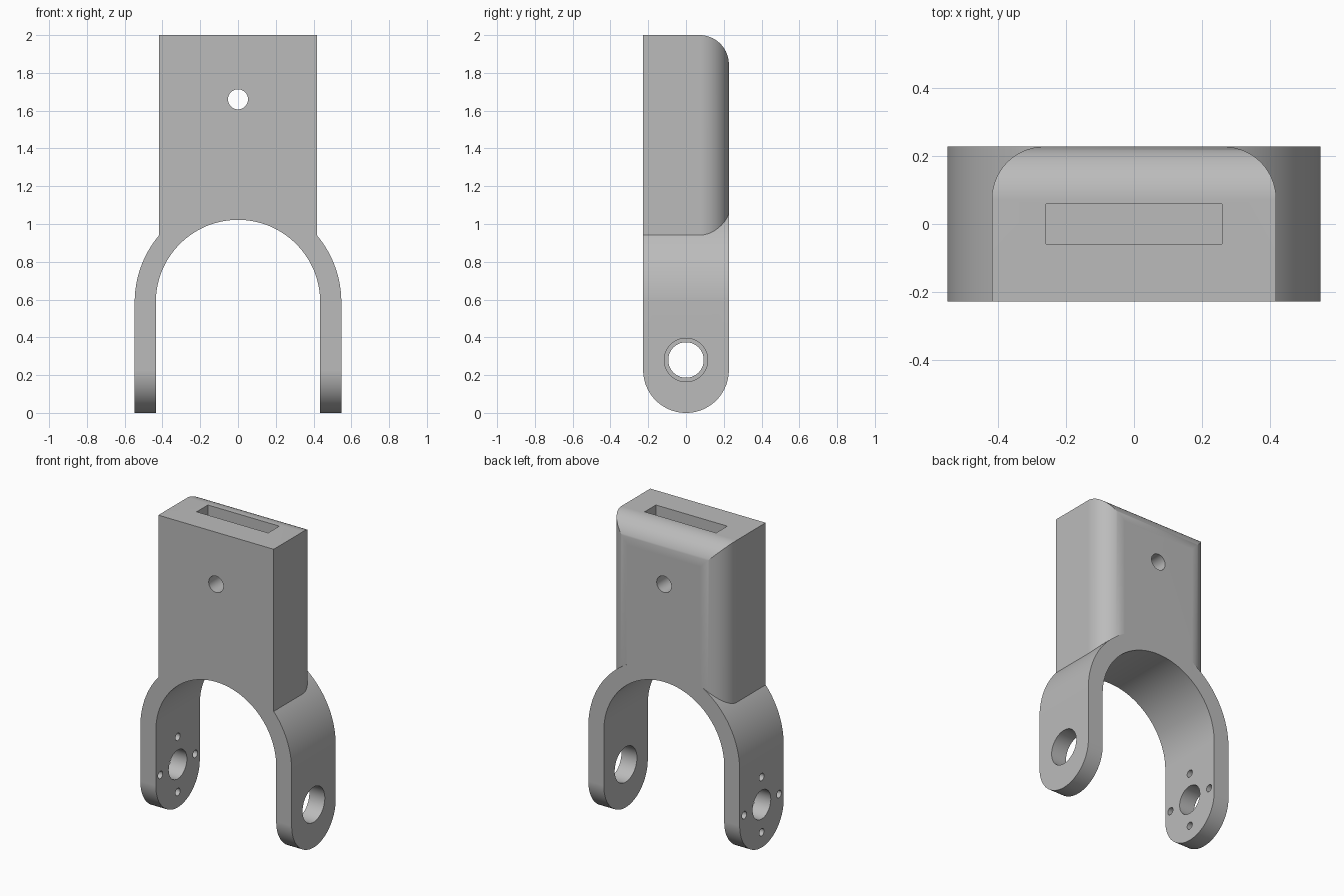
import bpy
import bmesh
from math import cos, sin, pi, radians
from mathutils import Vector

old = bpy.data.objects.get("Cube")
if old:
    bpy.data.objects.remove(old, do_unlink=True)

# Main dimensions
DEPTH = 0.227        # half depth
BLOCK_X = 0.417      # half width of the block
FILLET = 0.155       # rounding of the block's back edges
ARCH_Z = 0.587       # centre height of the arch
INNER, OUTER = 0.435, 0.547
PIVOT_Z = 0.28

grey = bpy.data.materials.new("plain grey")
grey.use_nodes = True
grey.diffuse_color = (0.5, 0.5, 0.5, 1)
grey.node_tree.nodes["Principled BSDF"].inputs["Base Color"].default_value = (0.5, 0.5, 0.5, 1)


def arc(cu, cv, r, start, end, steps):
    """Points on an arc, angles in degrees."""
    angles = [radians(start + (end - start) * i / steps) for i in range(steps + 1)]
    return [(cu + r * cos(a), cv + r * sin(a)) for a in angles]


def prism(name, profile, axis, low, high):
    """Extrude a 2D profile along an axis between low and high."""
    place = {"x": lambda u, v, w: (w, u, v),
             "y": lambda u, v, w: (u, w, v),
             "z": lambda u, v, w: (u, v, w)}[axis]
    bm = bmesh.new()
    face = bm.faces.new([bm.verts.new(place(u, v, low)) for u, v in profile])
    grown = bmesh.ops.extrude_face_region(bm, geom=[face])["geom"]
    moved = [g for g in grown if isinstance(g, bmesh.types.BMVert)]
    bmesh.ops.translate(bm, verts=moved, vec=Vector(place(0, 0, high - low)))
    bmesh.ops.recalc_face_normals(bm, faces=bm.faces)
    mesh = bpy.data.meshes.new(name)
    bm.to_mesh(mesh)
    bm.free()
    mesh.materials.append(grey)
    obj = bpy.data.objects.new(name, mesh)
    bpy.context.collection.objects.link(obj)
    return obj


def combine(target, tool, operation):
    """Apply a boolean and discard the tool."""
    mod = target.modifiers.new(operation, "BOOLEAN")
    mod.operation = operation
    mod.solver = "EXACT"
    mod.object = tool
    bpy.context.view_layer.objects.active = target
    bpy.ops.object.modifier_apply(modifier=mod.name)
    bpy.data.objects.remove(tool, do_unlink=True)


def drill(target, axis, u, v, r, low, high):
    hole = prism("hole_cutter", arc(u, v, r, 0, 360, 48)[:-1], axis, low, high)
    combine(target, hole, "DIFFERENCE")


# Arched fork, still solid inside
fork_profile = [(-OUTER, -0.1), (OUTER, -0.1)] + arc(0, ARCH_Z, OUTER, 0, 180, 96)
bracket = prism("fork_bracket", fork_profile, "y", -DEPTH, DEPTH)

# Block with rounded vertical back edges
corner_x, corner_y = BLOCK_X - FILLET, DEPTH - FILLET
block_profile = ([(-BLOCK_X, -DEPTH), (BLOCK_X, -DEPTH)]
                 + arc(corner_x, corner_y, FILLET, 0, 90, 24)
                 + arc(-corner_x, corner_y, FILLET, 90, 180, 24))
combine(bracket, prism("block", block_profile, "z", 0.8, 2.1), "UNION")

# Side outline: round leg ends and rounded top back edge
side_profile = (arc(0, DEPTH, DEPTH, 180, 360, 64)
                + arc(corner_y, 2 - FILLET, FILLET, 0, 90, 24)
                + [(-DEPTH, 2)])
combine(bracket, prism("side_outline", side_profile, "x", -1, 1), "INTERSECT")

# Opening between the legs
opening = [(-INNER, -0.2), (INNER, -0.2)] + arc(0, ARCH_Z, INNER, 0, 180, 96)
combine(bracket, prism("opening", opening, "y", -1, 1), "DIFFERENCE")

# Blind slot in the top
slot = [(-0.258, -0.058), (0.258, -0.058), (0.258, 0.058), (-0.258, 0.058)]
combine(bracket, prism("slot", slot, "z", 1.32, 2.2), "DIFFERENCE")

# Cross pin hole, and a pivot hole in each leg
drill(bracket, "y", 0, 1.66, 0.053, -1, 1)
drill(bracket, "x", 0, PIVOT_Z, 0.115, 0.3, 0.8)
drill(bracket, "x", 0, PIVOT_Z, 0.094, -0.8, -0.3)

# Four screw holes around the right pivot
for i in range(4):
    a = i * pi / 2
    drill(bracket, "x", 0.18 * cos(a), PIVOT_Z + 0.18 * sin(a), 0.024, -0.8, -0.3)

# Smooth curves, crisp edges
bpy.ops.object.select_all(action="DESELECT")
bracket.select_set(True)
bpy.context.view_layer.objects.active = bracket
bpy.ops.object.shade_smooth_by_angle(angle=radians(25))
weighted = bracket.modifiers.new("weighted_normals", "WEIGHTED_NORMAL")
weighted.keep_sharp = True
